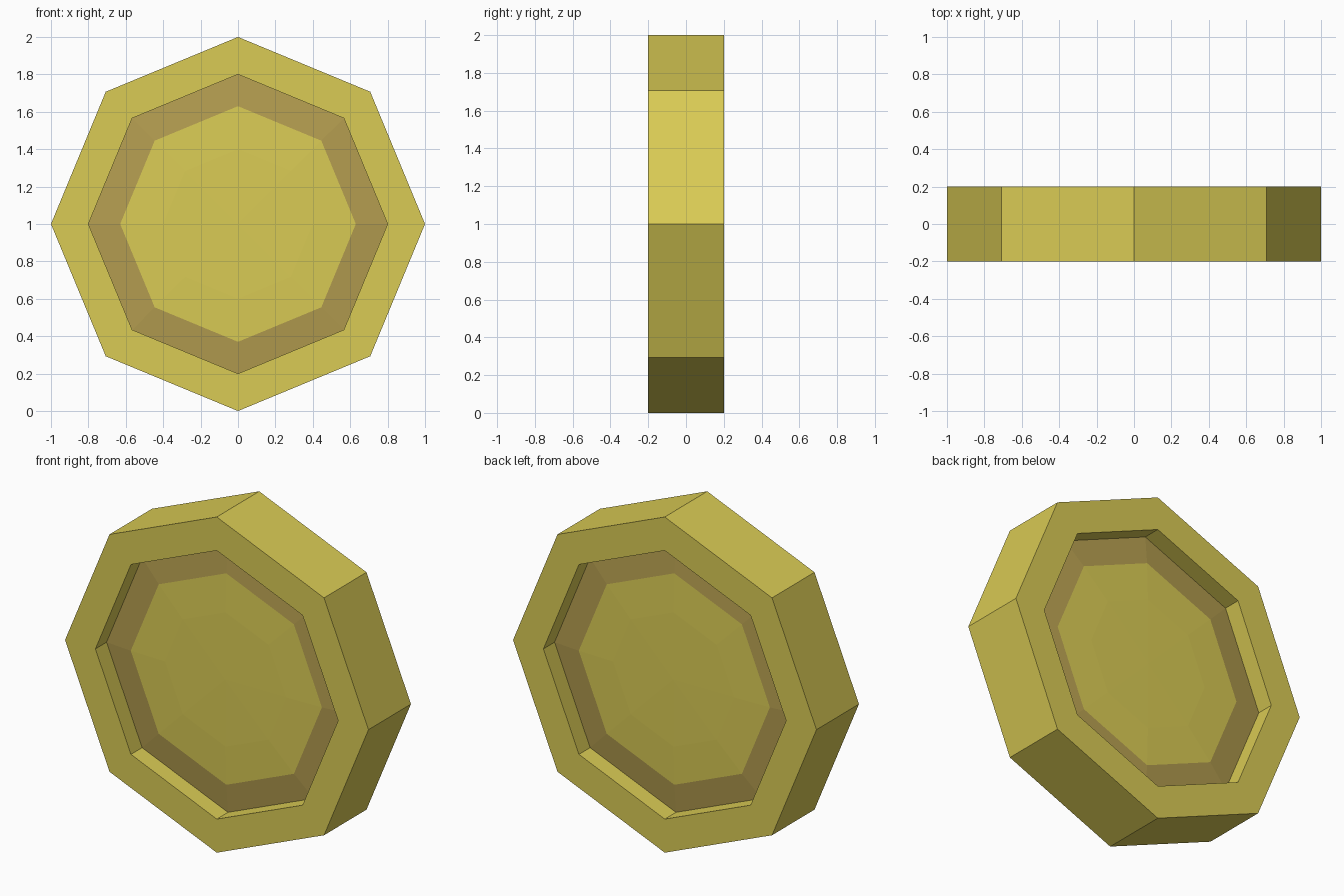
import bpy
import bmesh
from math import cos, sin, tau

if "Cube" in bpy.data.objects:
    bpy.data.objects.remove(bpy.data.objects["Cube"])

SIDES = 8
CENTRE_Z = 1.0


def material(name, colour):
    mat = bpy.data.materials.new(name)
    mat.diffuse_color = (*colour, 1)
    mat.use_nodes = True
    mat.node_tree.nodes["Principled BSDF"].inputs["Base Color"].default_value = mat.diffuse_color
    return mat


gold = material("gold", (0.70, 0.60, 0.09))
bronze = material("bronze", (0.46, 0.34, 0.08))


def lathe(name, profile, closed, bands, mats):
    """Turn (radius, y) points about the y axis; bands gives each strip's material."""
    bm = bmesh.new()
    rings = []
    for r, y in profile:
        if r == 0:
            rings.append([bm.verts.new((0, y, CENTRE_Z))] * SIDES)
        else:
            rings.append([bm.verts.new((r * cos(tau * i / SIDES), y,
                                        CENTRE_Z + r * sin(tau * i / SIDES)))
                          for i in range(SIDES)])
    pairs = list(zip(rings, rings[1:]))
    if closed:
        pairs.append((rings[-1], rings[0]))
    for (a, b), slot in zip(pairs, bands):
        for i in range(SIDES):
            j = (i + 1) % SIDES
            corners = list(dict.fromkeys((a[i], a[j], b[j], b[i])))
            bm.faces.new(corners).material_index = slot
    bmesh.ops.recalc_face_normals(bm, faces=bm.faces)
    mesh = bpy.data.meshes.new(name)
    bm.to_mesh(mesh)
    bm.free()
    for mat in mats:
        mesh.materials.append(mat)
    obj = bpy.data.objects.new(name, mesh)
    bpy.context.collection.objects.link(obj)
    return obj


# Raised octagonal rim
lathe("rim", [(1, -0.2), (1, 0.2), (0.8, 0.2), (0.8, -0.2)],
      True, [0, 0, 0, 0], [gold])

# Recessed, slightly domed disc with a bronze border on both faces
half = [(0, 0.12), (0.4, 0.117), (0.63, 0.11), (0.8, 0.095)]
profile = [(r, -y) for r, y in half] + half[::-1]
lathe("domed_disc", profile, False, [0, 0, 1, 1, 1, 0, 0], [gold, bronze])
